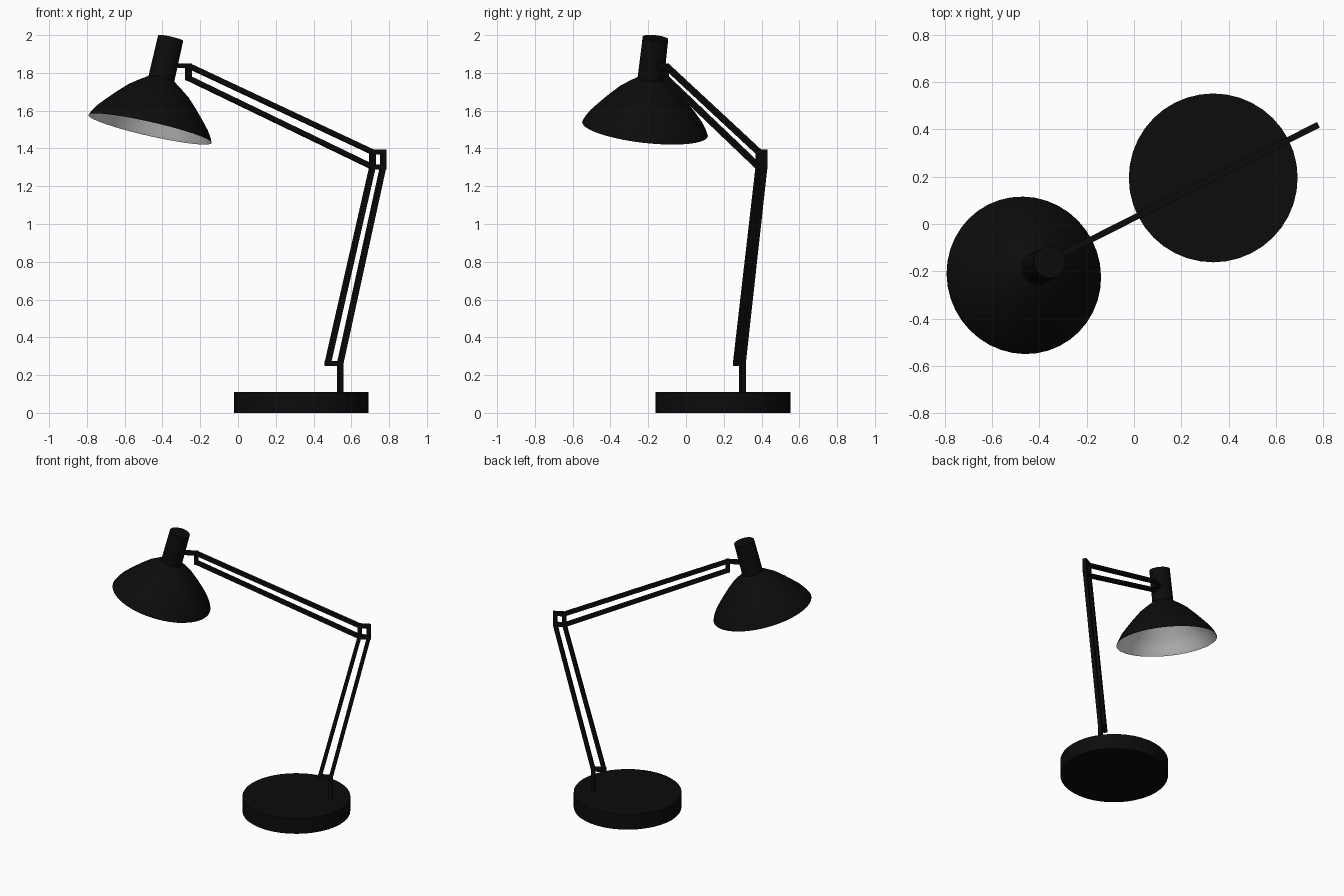
import bpy, bmesh, math
from mathutils import Vector, Matrix

if "Cube" in bpy.data.objects:
    bpy.data.objects.remove(bpy.data.objects["Cube"])


def material(name, value):
    m = bpy.data.materials.new(name)
    m.diffuse_color = (value, value, value, 1)
    m.use_nodes = True
    m.node_tree.nodes["Principled BSDF"].inputs["Base Color"].default_value = m.diffuse_color
    return m


BLACK = material("black_paint", 0.0035)
WHITE = material("white_lining", 0.75)

BASE = Vector((0.335, 0.195, 0))          # base centre; the arm lies in a vertical plane through it
YAW = math.atan(0.505)                    # heading of the arm plane
SIDE = Vector((-math.sin(YAW), math.cos(YAW), 0))
T = 0.026                                 # bar thickness


def finish(name, bm, mat, angle=None, matrix=None):
    mesh = bpy.data.meshes.new(name)
    bm.to_mesh(mesh)
    bm.free()
    mesh.materials.append(mat)
    ob = bpy.data.objects.new(name, mesh)
    bpy.context.collection.objects.link(ob)
    if matrix:
        ob.matrix_world = matrix
    if angle:
        bpy.ops.object.select_all(action='DESELECT')
        bpy.context.view_layer.objects.active = ob
        ob.select_set(True)
        bpy.ops.object.shade_smooth_by_angle(angle=math.radians(angle))
    return ob


def lathe(name, profile, mat, matrix, segments=40, inward=False):
    """Spin a (radius, height) profile around the local z axis."""
    bm = bmesh.new()
    vs = [bm.verts.new((r, 0, h)) for r, h in profile]
    es = [bm.edges.new(p) for p in zip(vs, vs[1:])]
    bmesh.ops.spin(bm, geom=vs + es, cent=(0, 0, 0), axis=(0, 0, 1),
                   angle=math.tau, steps=segments, use_duplicate=False)
    bmesh.ops.remove_doubles(bm, verts=bm.verts, dist=1e-4)
    bmesh.ops.recalc_face_normals(bm, faces=bm.faces)
    # orient by the widest sloped faces
    total = sum(f.normal.dot(Vector((*f.calc_center_median().xy, 0))) * f.calc_area() for f in bm.faces)
    if (total < 0) != inward:
        bmesh.ops.reverse_faces(bm, faces=bm.faces)
    return finish(name, bm, mat, 35, matrix)


def arm_point(x, z):
    """Point in the arm plane from its front-view position."""
    return Vector((x, BASE.y + (x - BASE.x) * math.tan(YAW), z))


def bar(name, a, b, extend=0.0):
    """Square bar between two front-view points in the arm plane."""
    p, q = arm_point(*a), arm_point(*b)
    d = (q - p).normalized()
    n = d.cross(SIDE)
    rot = Matrix((n, SIDE, d)).transposed().to_4x4()
    bm = bmesh.new()
    bmesh.ops.create_cube(bm, size=1)
    bmesh.ops.scale(bm, vec=(T, T, (q - p).length + 2 * extend), verts=bm.verts)
    bmesh.ops.recalc_face_normals(bm, faces=bm.faces)
    m = Matrix.Translation((p + q) / 2) @ rot
    if m.determinant() < 0:
        m = m @ Matrix.Diagonal((-1, 1, 1, 1))
    return finish(name, bm, BLACK, None, m)


# round base and post
lathe("base", [(0, 0), (0.357, 0), (0.357, 0.11), (0, 0.11)], BLACK, Matrix.Translation(BASE))
bar("post", (0.541, 0.10), (0.541, 0.262))

# lower arm: foot link and two parallel rods
bar("lower_arm_foot", (0.475, 0.262), (0.541, 0.262), T / 2)
bar("lower_arm_inner_rod", (0.475, 0.262), (0.712, 1.302))
bar("lower_arm_outer_rod", (0.541, 0.262), (0.768, 1.302))

# elbow: square frame
corners = [(0.712, 1.302), (0.768, 1.302), (0.768, 1.381), (0.712, 1.381)]
for i in range(4):
    bar(f"elbow_frame_{i + 1}", corners[i], corners[(i + 1) % 4], T / 2)

# upper arm: two parallel rods, end link and neck
bar("upper_arm_top_rod", (0.712, 1.381), (-0.262, 1.838))
bar("upper_arm_bottom_rod", (0.712, 1.302), (-0.262, 1.772))
bar("upper_arm_end", (-0.262, 1.772), (-0.262, 1.838), T / 2)
bar("neck", (-0.389, 1.838), (-0.262, 1.838), T / 2)

# lamp head: tilted in the arm plane
head = (Matrix.Translation((-0.466, -0.217, 1.503)) @ Matrix.Rotation(YAW, 4, 'Z')
        @ Matrix.Rotation(math.radians(14.3), 4, 'Y'))
dome = [(0.335, 0), (0.325, 0.022), (0.301, 0.06), (0.262, 0.105), (0.216, 0.155),
        (0.164, 0.207), (0.115, 0.243), (0.07, 0.274)]
lathe("shade", dome, BLACK, head)
lathe("socket", [(0, 0.262), (0.07, 0.262), (0.068, 0.497), (0, 0.497)], BLACK, head)
lining = [(dome[0][0], 0)] + [(r - 0.005, h - 0.004) for r, h in dome[1:]] + [(0, 0.258)]
lathe("shade_lining", lining, WHITE, head, inward=True)
